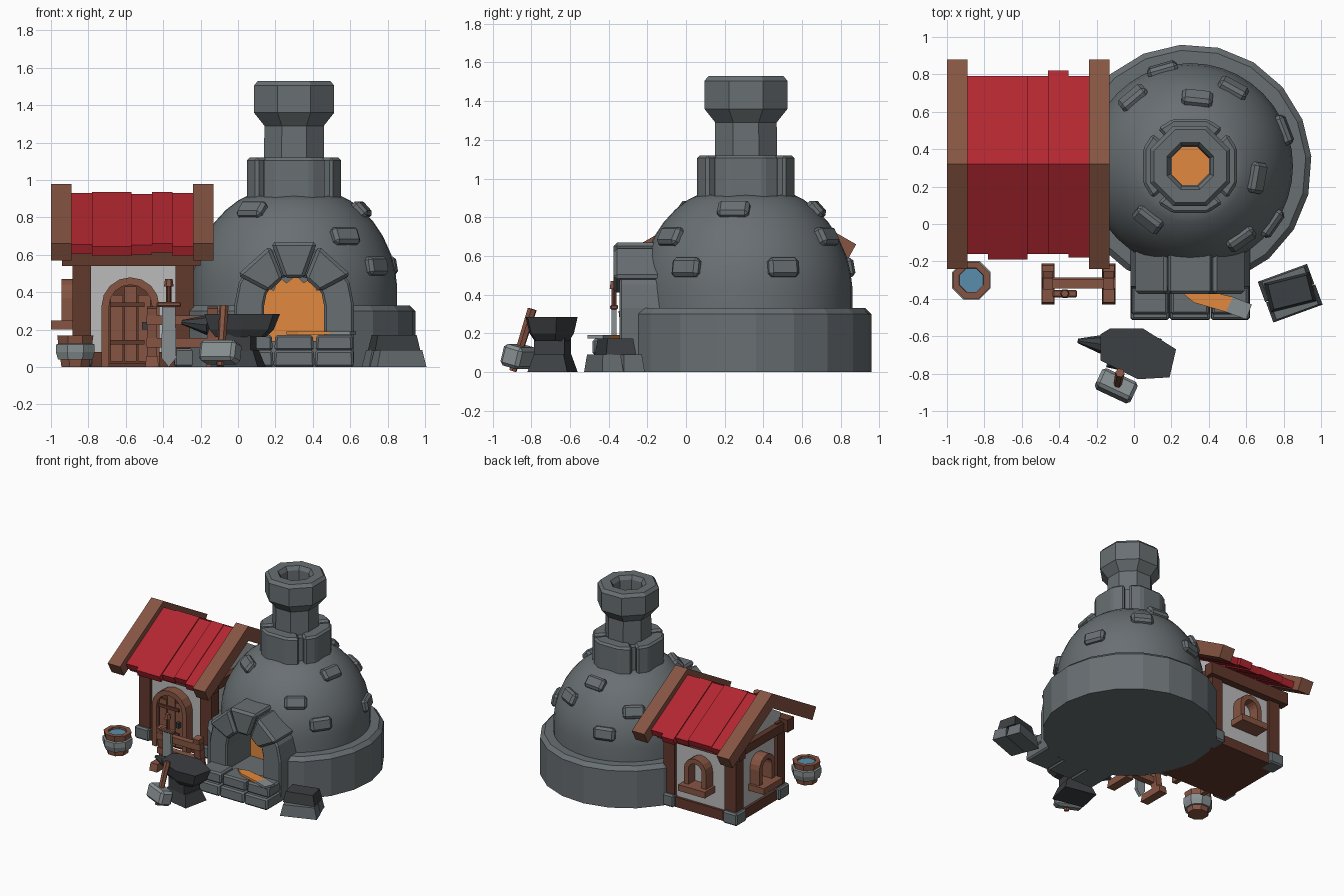
import bpy, bmesh
from math import sin, cos, pi, radians
from mathutils import Vector, Matrix, Euler

if "Cube" in bpy.data.objects:
    bpy.data.objects.remove(bpy.data.objects["Cube"])

def material(name, c):
    m = bpy.data.materials.new(name)
    m.diffuse_color = (*c, 1)
    m.use_nodes = True
    m.node_tree.nodes["Principled BSDF"].inputs["Base Color"].default_value = m.diffuse_color
    return m
STONE = material("stone", (.14, .16, .17)); IRON = material("iron", (.045, .05, .055))
STEEL = material("steel", (.25, .28, .29)); RED = material("red", (.45, .02, .03))
WOOD = material("wood", (.24, .09, .055)); DARK = material("dark_wood", (.12, .04, .025))
WALL = material("plaster", (.5, .5, .5)); HOT = material("glow", (.75, .25, .05))
WATER = material("water", (.1, .27, .42))

def finish(name, bm, mat, bevel=0):
    bmesh.ops.recalc_face_normals(bm, faces=bm.faces)
    me = bpy.data.meshes.new(name)
    bm.to_mesh(me); bm.free()
    me.materials.append(mat)
    o = bpy.data.objects.new(name, me)
    bpy.context.collection.objects.link(o)
    if bevel:
        b = o.modifiers.new("bevel", 'BEVEL')
        b.width = bevel; b.segments = 1; b.limit_method = 'ANGLE'
    return o

def loft(name, rings, mat, bevel=0):
    bm = bmesh.new()
    vs = [[bm.verts.new(p) for p in r] for r in rings]
    n = len(vs[0])
    for a, b in zip(vs, vs[1:]):
        for i in range(n):
            j = (i + 1) % n
            bm.faces.new((a[i], a[j], b[j], b[i]))
    bm.faces.new(vs[0]); bm.faces.new(vs[-1])
    return finish(name, bm, mat, bevel)

def prism(name, axis, pts, lo, hi, mat, bevel=0):
    put = {'x': lambda a, b, h: (h, a, b), 'y': lambda a, b, h: (a, h, b),
           'z': lambda a, b, h: (a, b, h)}[axis]
    return loft(name, [[put(a, b, h) for a, b in pts] for h in (lo, hi)], mat, bevel)

def lathe(name, c, prof, n, mat, phase=0):
    ang = [2 * pi * (i + phase) / n for i in range(n)]
    return loft(name, [[(c[0] + r * cos(t), c[1] + r * sin(t), z) for t in ang] for r, z in prof], mat)

def box(name, c, s, mat, rot=(0, 0, 0), bevel=0, taper=1.0):
    m = Matrix.Translation(c) @ Euler([radians(a) for a in rot]).to_matrix().to_4x4()
    sq = ((-1, -1), (1, -1), (1, 1), (-1, 1))
    return loft(name, [[m @ Vector((a * s[0] / 2 * k, b * s[1] / 2 * k, h * s[2] / 2)) for a, b in sq]
                       for h, k in ((-1, 1), (1, taper))], mat, bevel)

def span(name, lo, hi, mat, bevel=0):
    lo, hi = Vector(lo), Vector(hi)
    return box(name, (lo + hi) / 2, hi - lo, mat, bevel=bevel)

def rod(name, p, q, r1, r2, n, mat):
    p, q = Vector(p), Vector(q)
    rot = (q - p).to_track_quat('Z', 'Y').to_matrix()
    return loft(name, [[e + rot @ Vector((r * cos(2*pi*i/n), r * sin(2*pi*i/n), 0)) for i in range(n)]
                       for e, r in ((p, r1), (q, r2))], mat)

def arch(c, w, z0, spring, n=8):
    return [(c + w, z0)] + [(c + w * cos(pi*i/n), spring + w * sin(pi*i/n)) for i in range(n + 1)] + [(c - w, z0)]

def arch_ring(c, w, w_in, z0, spring):
    return arch(c, w, z0, spring) + arch(c, w_in, z0, spring)[::-1]

# kiln body with the fire opening cut into it
K = (.30, .31)
base = lathe("kiln_base", K, [(.65, 0), (.65, .30), (.62, .33), (.5, .33)], 20, STONE, .25)
dome = lathe("kiln_dome", K, [(.55, .30), (.55, .44), (.54, .52), (.52, .60), (.475, .70), (.425, .775),
                              (.365, .84), (.30, .89), (.25, .915)], 40, STONE)
cutter = prism("opening_cutter", 'y', arch(.3, .16, .14, .33), -.6, .02, STONE)
cutter.hide_render = True
for o in (base, dome):
    b = o.modifiers.new("opening", 'BOOLEAN')
    b.object = cutter; b.operation = 'DIFFERENCE'
    bpy.ops.object.select_all(action='DESELECT')
    o.select_set(True); bpy.context.view_layer.objects.active = o
    bpy.ops.object.modifier_apply(modifier="opening")
bpy.data.objects.remove(cutter)
bpy.ops.object.shade_smooth_by_angle(angle=radians(30))

# fire, stone arch and voussoirs
prism("fire", 'y', [(.14, .14), (.46, .14), (.46, .42), (.42, .41), (.40, .48), (.35, .45), (.31, .49),
                    (.26, .45), (.22, .48), (.19, .41), (.14, .43)], -.04, .015, HOT)
prism("fire_arch", 'y', arch_ring(.3, .32, .16, 0, .33), -.345, -.12, STONE, .012)
for k in (-1, 0, 1):
    t = [radians(90 + 42 * k + d) for d in (-20, 20)]
    out = .36 if k == 0 else .345
    prism("voussoir", 'y', [(.3 + r * cos(a), .33 + r * sin(a)) for r, a in
          ((.155, t[0]), (out, t[0]), (out, t[1]), (.155, t[1]))], -.375, -.13, STONE, .018)

# hearth ledge, two rows of stones
for i, (a, b) in enumerate(((-.02, .19), (.19, .41), (.41, .62))):
    box("ledge_stone", ((a + b) / 2, -.41, .045), (b - a, .21, .09), STONE, bevel=.012, taper=.96)
    box("ledge_top_stone", ((a + b) / 2, -.40, .13), (b - a - .01, .17, .085), STONE, bevel=.012, taper=.96)

# hot blade on the ledge
prism("hot_blade", 'z', [(.26, -.37), (.33, -.345), (.53, -.39), (.49, -.47), (.32, -.42)], .173, .19, HOT)
prism("blade_end", 'z', [(.53, -.39), (.63, -.43), (.60, -.51), (.49, -.47)], .173, .19, STEEL)

# stones set in the dome: (height, radius, tilt, angles)
for z, r, tilt, angs in ((.84, .365, 42, (-128, 84, -10)), (.70, .475, 27, (-55, 61, 130)),
                         (.54, .535, 10, (-35, 21, 106))):
    for a in angs:
        t = radians(a)
        box("dome_stone", (K[0] + r * cos(t), K[1] + r * sin(t), z), (.06, .165, .1), STONE, (0, -tilt, a), .018)

# collar blocks and chimney
lathe("collar_core", K, [(.23, .88), (.23, 1.10)], 8, STONE, .5)
for q in range(4):
    pts = [(K[0] + r * cos(radians(q * 90 + d)), K[1] + r * sin(radians(q * 90 + d))) for r, d in
           ((.17, -40), (.265, -41), (.268, -20), (.268, 20), (.265, 41), (.17, 40))]
    prism("collar_block", 'z', pts, .89, 1.12, STONE, .015)
lathe("chimney", K, [(.175, 1.05), (.172, 1.29), (.232, 1.36), (.232, 1.505), (.21, 1.53), (.135, 1.53),
                     (.115, 1.50), (.11, 1.13)], 8, STONE, .5)
lathe("chimney_glow", K, [(.109, 1.13), (.109, 1.15)], 8, HOT, .5)

# house walls and timber
X0, X1, Y0, Y1 = -.88, -.24, 0, .62
prism("walls", 'x', [(.02, .02), (.60, .02), (.60, .68), (.31, .85), (.02, .68)], X0 + .02, X1 - .02, WALL)
span("floor_sill", (X0, Y0, 0), (X1, Y1, .08), DARK)
for x in (X0, X1):
    s = 1 if x == X0 else -1
    for y in (Y0, Y1):
        u = 1 if y == Y0 else -1
        box("corner_post", (x + s * .045, y + u * .045, .32), (.1, .1, .6), DARK)
        box("footing", (x + s * .035, y + u * .035, .05), (.13, .13, .1), STONE, bevel=.012)
    box("gable_beam", (x + s * .01, .31, .575), (.07, .62, .07), DARK)
for y in (Y0, Y1):
    box("eave_beam", (-.57, y, .59), (.74, .08, .1), DARK)

# door
prism("door_frame", 'y', arch_ring(-.575, .155, .115, 0, .325), -.06, .03, WOOD)
prism("door", 'y', arch(-.575, .115, .02, .325), -.025, .03, DARK)
for i in (-1, 0, 1):
    h = .43 if i == 0 else .385
    span("door_plank", (-.575 + i * .073 - .033, -.035, .03), (-.575 + i * .073 + .033, 0, h), WOOD)
for z in (.12, .32):
    span("door_hinge", (-.685, -.045, z), (-.50, -.03, z + .025), DARK)
box("door_handle", (-.50, -.05, .22), (.025, .03, .04), IRON)

# windows on the left and back walls
prism("side_window", 'x', arch_ring(.31, .1, .06, .22, .37), -.945, -.85, WOOD)
span("side_window_sill", (-1.0, .19, .20), (-.85, .43, .25), WOOD)
prism("back_window", 'y', arch_ring(-.56, .1, .06, .22, .37), .59, .685, WOOD)
span("back_window_sill", (-.68, .59, .20), (-.44, .73, .25), WOOD)

# roof: gable boards and red panels of uneven length
for a in (-1.0, -.24):
    prism("gable_board", 'x', [(.32, .98), (.88, .66), (.83, .57), (.32, .86), (-.19, .57), (-.24, .66)],
          a, a + .11, WOOD)
panels = ((-.90, -.78, .48, .47, 0), (-.78, -.57, .51, .47, .006), (-.57, -.46, .48, .47, -.004),
          (-.46, -.35, .48, .50, .006), (-.35, -.23, .50, .47, 0))
for a, b, front, back, lift in panels:
    for s, L in ((-1, front), (1, back)):
        top, drop = .93 + lift, .571 * L
        prism("roof_panel", 'x', [(.32, top), (.32 + s * L, top - drop), (.32 + s * (L - .02), top - drop - .05),
                                  (.32, top - .06)], a, b, RED)

# water barrel
B = (-.87, -.30)
lathe("barrel", B, [(.08, 0), (.105, .17), (.07, .17), (.065, .13)], 8, WOOD, .5)
lathe("barrel_band", B, [(.10, .04), (.112, .08), (.112, .12), (.10, .125)], 8, STEEL, .5)
lathe("barrel_water", B, [(.068, .13), (.07, .155)], 8, WATER, .5)

# weapon rack with a standing sword
for x in (-.46, -.135):
    box("rack_foot", (x, -.32, .03), (.07, .22, .06), WOOD, taper=.9)
    box("rack_post", (x, -.30, .18), (.055, .06, .28), WOOD, (8, 0, 0))
for z, y in ((.25, -.32), (.13, -.31)):
    span("rack_bar", (-.49, y - .025, z - .025), (-.10, y + .025, z + .025), WOOD)
prism("sword_blade", 'y', [(-.37, 0), (-.33, .05), (-.335, .33), (-.405, .33), (-.41, .05)], -.385, -.36, STEEL)
box("sword_guard", (-.37, -.372, .335), (.13, .04, .025), WOOD, bevel=.006)
rod("sword_grip", (-.37, -.372, .34), (-.37, -.372, .44), .015, .015, 6, DARK)
rod("sword_pommel", (-.37, -.372, .43), (-.37, -.372, .47), .026, .02, 6, WOOD)

# anvil
face = [(-.18, -.59), (-.13, -.56), (.05, -.56), (.225, -.67), (.19, -.82), (.02, -.83), (-.18, -.73)]
loft("anvil_top", [[(.0 + (x - .0) * k, -.69 + (y + .69) * k, z) for x, y in face]
                   for z, k in ((.16, .66), (.20, .85), (.285, 1))], IRON)
rod("anvil_horn", (-.16, -.645, .225), (-.30, -.625, .24), .055, .012, 8, IRON)
box("anvil_waist", (.0, -.69, .115), (.17, .16, .12), IRON, (0, 0, -12))
box("anvil_base", (.0, -.69, .045), (.26, .21, .09), IRON, (0, 0, -12), taper=.75)

# hammer leaning on the anvil
box("hammer_head", (-.095, -.865, .08), (.21, .11, .115), STEEL, (-15, 0, -25), .018)
rod("hammer_handle", (-.095, -.895, .005), (-.075, -.795, .325), .02, .025, 6, WOOD)

# stack of metal bars
for k in (-1, 1):
    box("lower_bar", (.835 + k * .022, -.37 - k * .055, .045), (.28, .115, .09), STONE, (0, 0, 20), taper=.85)
box("upper_bar", (.835, -.365, .13), (.25, .16, .085), IRON, (0, 0, 14), taper=.85)
